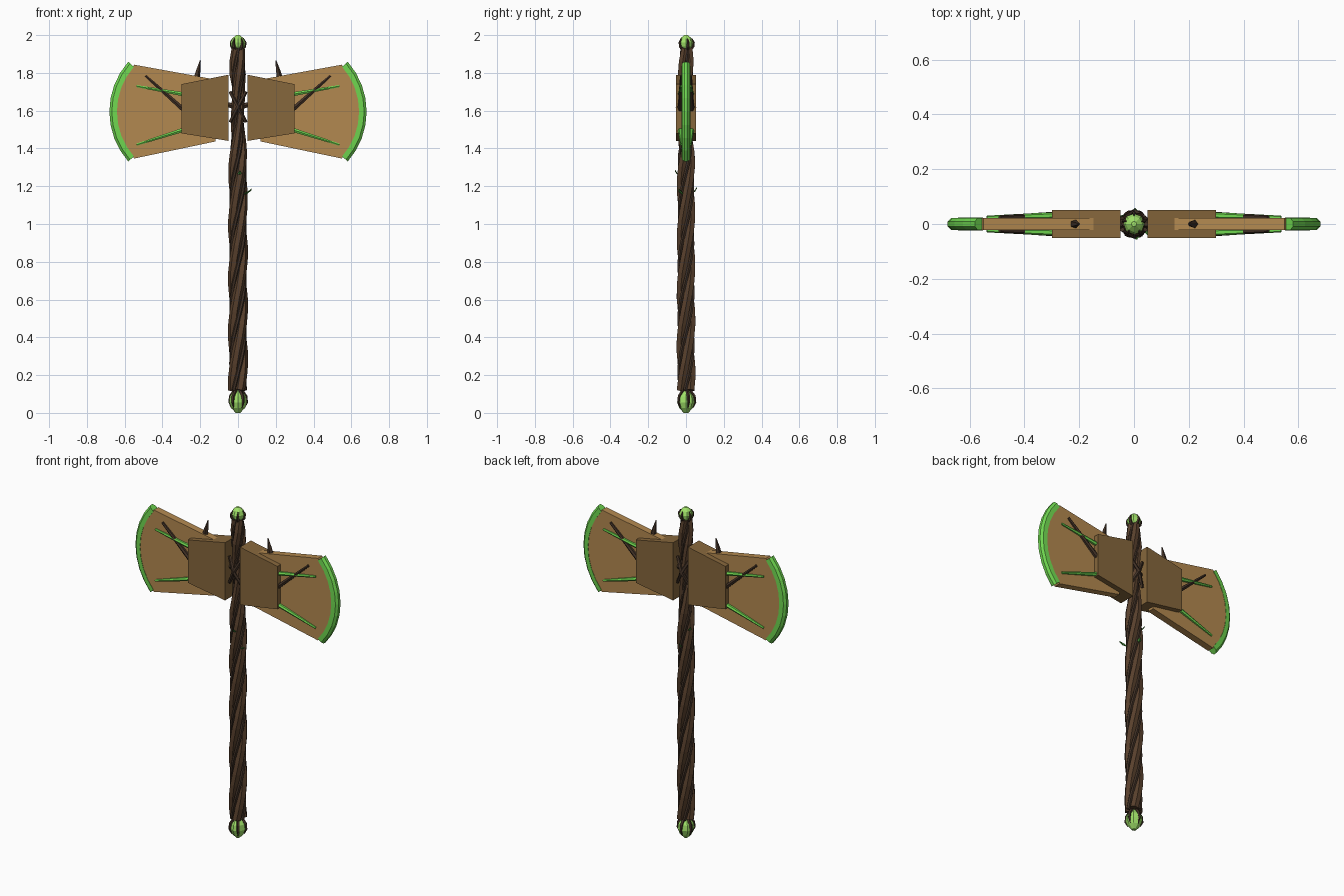
import bpy, bmesh, math
from mathutils import Vector

if "Cube" in bpy.data.objects:
    bpy.data.objects.remove(bpy.data.objects["Cube"])


def material(name, rgb):
    m = bpy.data.materials.new(name)
    m.diffuse_color = (*rgb, 1)
    m.use_nodes = True
    m.node_tree.nodes["Principled BSDF"].inputs["Base Color"].default_value = m.diffuse_color
    return m


WOOD = material("blade_wood", (0.45, 0.25, 0.08))
PLATE = material("plate_wood", (0.24, 0.135, 0.045))
BARK = material("bark", (0.10, 0.052, 0.026))
DARK = material("dark_bark", (0.055, 0.032, 0.02))
GREEN = material("green_edge", (0.16, 0.68, 0.08))
LEAF = material("leaf", (0.06, 0.28, 0.04))
GEM = material("gem", (0.35, 0.75, 0.14))


def finish(name, bm, mat):
    bmesh.ops.recalc_face_normals(bm, faces=bm.faces)
    me = bpy.data.meshes.new(name)
    bm.to_mesh(me)
    bm.free()
    me.materials.append(mat)
    ob = bpy.data.objects.new(name, me)
    bpy.context.collection.objects.link(ob)
    return ob


def skin(name, rings, mat):
    """Bridge a list of equal-length point rings and cap both ends."""
    bm = bmesh.new()
    vs = [[bm.verts.new(p) for p in r] for r in rings]
    n = len(vs[0])
    for a, b in zip(vs, vs[1:]):
        for i in range(n):
            j = (i + 1) % n
            bm.faces.new((a[i], a[j], b[j], b[i]))
    bm.faces.new(vs[0])
    bm.faces.new(vs[-1])
    return finish(name, bm, mat)


def tube(name, path, radii, mat, sides=6):
    path = [Vector(p) for p in path]
    rings = []
    for i, p in enumerate(path):
        t = (path[min(i + 1, len(path) - 1)] - path[max(i - 1, 0)]).normalized()
        ref = Vector((1, 0, 0)) if abs(t.x) < 0.7 else Vector((0, 1, 0))
        u = (ref - t * ref.dot(t)).normalized()
        v = t.cross(u)
        rings.append([p + radii[i] * (u * math.cos(a) + v * math.sin(a))
                      for a in (2 * math.pi * k / sides for k in range(sides))])
    return skin(name, rings, mat)


def prism(name, outline, half, mat):
    return skin(name, [[(x, y, z) for x, z in outline] for y in (-half, half)], mat)


def lerp(pts, z):
    for (z0, r0), (z1, r1) in zip(pts, pts[1:]):
        if z <= z1:
            return r0 + (r1 - r0) * max(0, (z - z0)) / (z1 - z0)
    return pts[-1][1]


# Handle: three thick twisted strands and three thin dark vines in the grooves
thick = [(0.12, 0.026), (1.35, 0.025), (1.5, 0.019), (1.72, 0.019), (1.82, 0.025), (1.93, 0.02)]
spread = [(0.12, 0.028), (1.35, 0.027), (1.5, 0.018), (1.72, 0.018), (1.82, 0.025), (1.93, 0.017)]


def strand(name, phase, mat, r_scale, d_scale, pitch=0.85, steps=26):
    path, radii = [], []
    for i in range(steps + 1):
        z = 0.12 + 1.81 * i / steps
        a = phase + 2 * math.pi * z / pitch
        d = lerp(spread, z) * d_scale
        path.append((d * math.cos(a), d * math.sin(a), z))
        radii.append(lerp(thick, z) * r_scale)
    tube(name, path, radii, mat)


for k in range(3):
    a = 2 * math.pi * k / 3
    strand(f"handle_strand_{k}", a, BARK, 1.0, 1.0)
    strand(f"handle_vine_{k}", a + math.pi / 3, DARK, 0.42, 1.3)


# Gems at both ends, held by curved bark claws
def gem(name, z0, z1, radius, claw_from_top):
    profile = [(0, 0.3), (0.3, 0.9), (0.55, 1.0), (0.8, 0.75), (1, 0.25)]
    if claw_from_top:
        profile = [(1 - t, r) for t, r in reversed(profile)]
    rings = [[(radius * r * math.cos(a), radius * r * math.sin(a), z0 + (z1 - z0) * t)
              for a in (math.pi * k / 4 for k in range(8))] for t, r in profile]
    skin(name, rings, GEM)
    for k in range(5):
        a = 2 * math.pi * k / 5 + 0.3
        path = [((radius * r + 0.001) * math.cos(a), (radius * r + 0.001) * math.sin(a),
                 z0 + (z1 - z0) * t) for t, r in profile]
        if claw_from_top:
            path.reverse()
        tube(f"{name}_claw_{k}", path[:4], [0.010, 0.009, 0.007, 0.002], DARK, 5)


gem("top_gem", 1.915, 2.0, 0.039, False)
gem("bottom_gem", 0.0, 0.125, 0.047, True)

# Axe head, the same on both sides
CX, CZ = 0.283, 1.595


def arc(r, deg, n):
    return [(CX + r * math.cos(t), CZ + r * math.sin(t))
            for t in (math.radians(-deg + 2 * deg * i / n) for i in range(n + 1))]


for side, s in (("left", -1), ("right", 1)):
    # Fan blade and thick socket plate
    fan = [(0.12, 1.765), (0.12, 1.437)] + arc(0.364, 43, 8)
    prism(f"{side}_blade", [(s * x, z) for x, z in fan], 0.021, WOOD)
    block = [(0.05, 1.44), (0.30, 1.48), (0.30, 1.74), (0.05, 1.79)]
    prism(f"{side}_plate", [(s * x, z) for x, z in block], 0.052, PLATE)

    # Green cutting edge with a bevelled section
    section = [(0.358, -0.023), (0.385, -0.021), (0.398, -0.009),
               (0.398, 0.009), (0.385, 0.021), (0.358, 0.023)]
    rails = [(arc(r, 41.5, 8), y) for r, y in section]
    skin(f"{side}_cutting_edge",
         [[(s * p[i][0], y, p[i][1]) for p, y in rails] for i in range(9)], GREEN)

    # Veins and twigs on both faces
    for face, f in (("front", -1), ("back", 1)):
        for name, a, b, r, mat in (
                ("upper_vein", (0.26, 1.682), (0.537, 1.73), 0.013, GREEN),
                ("lower_vein", (0.26, 1.508), (0.537, 1.42), 0.013, GREEN),
                ("twig", (0.26, 1.58), (0.49, 1.785), 0.015, DARK)):
            tube(f"{side}_{face}_{name}",
                 [(s * a[0], f * 0.032, a[1]), (s * b[0], f * 0.024, b[1])],
                 [r, r * 0.5], mat)

    # Thorn on the top edge
    tube(f"{side}_thorn", [(s * 0.222, 0, 1.765), (s * 0.212, 0, 1.81), (s * 0.2, 0, 1.865)],
         [0.018, 0.013, 0.003], DARK, 5)

    # Peg joining plate and handle, and binding wraps
    tube(f"{side}_peg", [(s * 0.01, 0, 1.62), (s * 0.065, 0, 1.635)], [0.018, 0.014], DARK)
    for face, f in (("front", -1), ("back", 1)):
        tube(f"{side}_{face}_binding",
             [(-s * 0.042, f * 0.02, 1.54), (0, f * 0.044, 1.62), (s * 0.042, f * 0.02, 1.70)],
             [0.009, 0.011, 0.009], DARK, 5)

# Small leaves on the upper handle
for k, (ang, z) in enumerate(((-0.5, 1.16), (-1.4, 1.26), (2.6, 1.27), (1.5, 1.17))):
    d = Vector((math.cos(ang), math.sin(ang), 0))
    w = Vector((-d.y, d.x, 0))
    length = 0.04 if k == 0 else 0.018
    base = d * 0.04 + Vector((0, 0, z))
    mid = base + d * length * 0.5 + Vector((0, 0, 0.008))
    tip = base + d * length + Vector((0, 0, 0.022))
    up = Vector((0, 0, 0.005))
    skin(f"leaf_{k}", [[c + w * q, c + up, c - w * q, c - up]
                       for c, q in ((base, 0.004), (mid, 0.012), (tip, 0.001))], LEAF)
